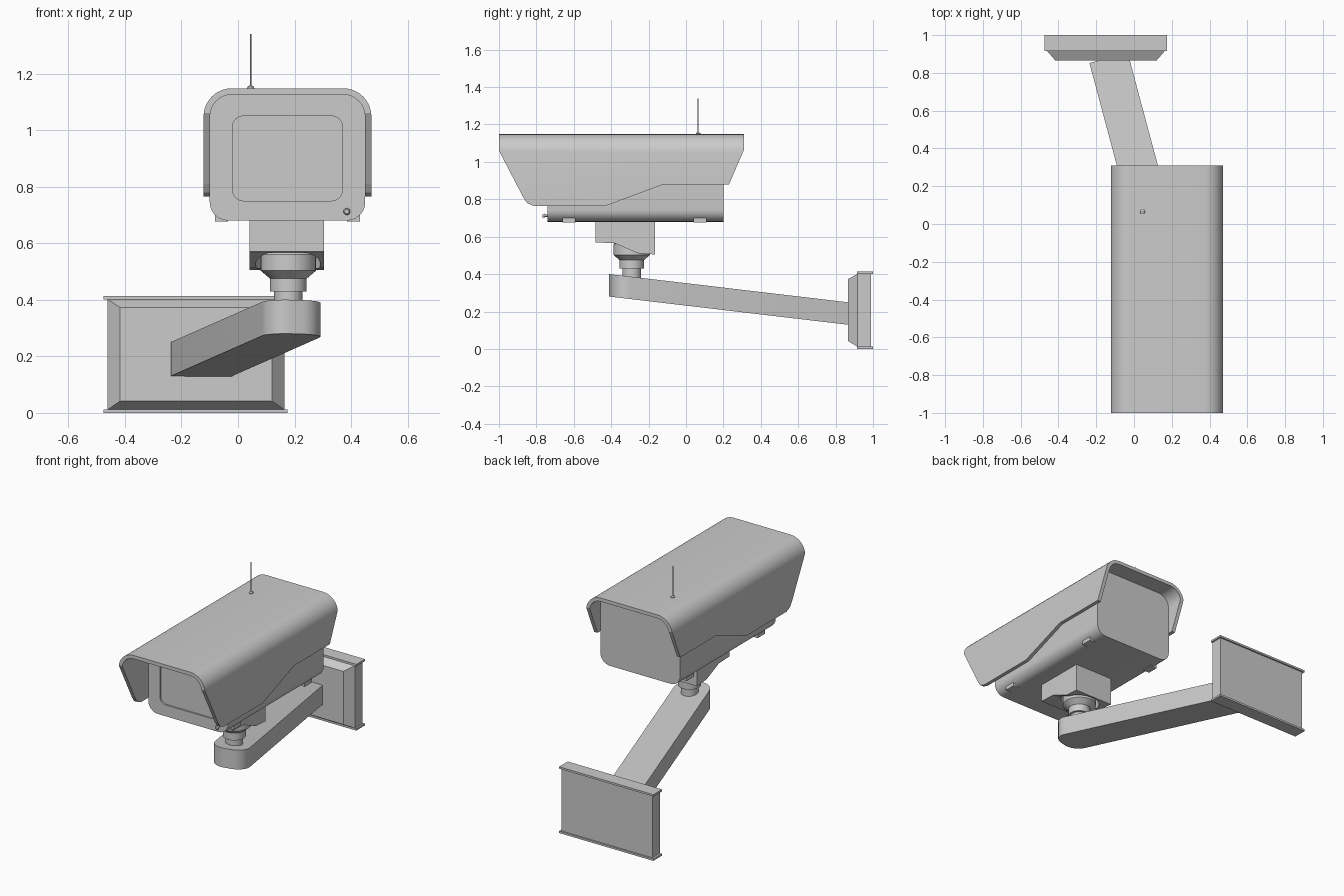
import bpy, bmesh
from math import sin, cos, pi, radians

if "Cube" in bpy.data.objects:
    bpy.data.objects.remove(bpy.data.objects["Cube"])


def loft(name, rings, smooth=True):
    """Closed solid skinned through rings of equal point count."""
    bm = bmesh.new()
    loops = [[bm.verts.new(p) for p in r] for r in rings]
    n = len(loops[0])
    for a, b in zip(loops, loops[1:]):
        for i in range(n):
            j = (i + 1) % n
            bm.faces.new((a[i], a[j], b[j], b[i]))
    bm.faces.new(loops[0])
    bm.faces.new(loops[-1])
    bmesh.ops.recalc_face_normals(bm, faces=bm.faces[:])
    me = bpy.data.meshes.new(name)
    bm.to_mesh(me)
    bm.free()
    ob = bpy.data.objects.new(name, me)
    bpy.context.collection.objects.link(ob)
    if smooth:
        bpy.ops.object.select_all(action='DESELECT')
        ob.select_set(True)
        bpy.context.view_layer.objects.active = ob
        bpy.ops.object.shade_smooth_by_angle(angle=radians(30))
    return ob


def rounded(x0, x1, z0, z1, r, seg=6):
    pts = []
    for cx, cz, a0 in ((x1 - r, z0 + r, -pi / 2), (x1 - r, z1 - r, 0),
                       (x0 + r, z1 - r, pi / 2), (x0 + r, z0 + r, pi)):
        for i in range(seg + 1):
            a = a0 + i / seg * pi / 2
            pts.append((cx + r * cos(a), cz + r * sin(a)))
    return pts


def at_y(pts, y):
    return [(x, y, z) for x, z in pts]


def box(name, x0, x1, y0, y1, z0, z1):
    return loft(name, [at_y([(x0, z0), (x1, z0), (x1, z1), (x0, z1)], y) for y in (y0, y1)], False)


def prism_x(name, yz, x0, x1):
    return loft(name, [[(x, y, z) for y, z in yz] for x in (x0, x1)], False)


def turned(name, x, y, prof, n=32):
    return loft(name, [[(x + r * cos(2 * pi * i / n), y + r * sin(2 * pi * i / n), z)
                        for i in range(n)] for r, z in prof])


def boolean(ob, cutter, op):
    m = ob.modifiers.new(op.lower(), 'BOOLEAN')
    m.operation, m.object, m.solver = op, cutter, 'EXACT'
    bpy.context.view_layer.objects.active = ob
    bpy.ops.object.modifier_apply(modifier=m.name)
    bpy.data.objects.remove(cutter)


# Camera body with recessed front window
outer = rounded(-0.10, 0.45, 0.68, 1.127, 0.065)
window = rounded(-0.02, 0.37, 0.75, 1.05, 0.04)
loft("camera_body", [at_y(outer, 0.20), at_y(outer, -0.74), at_y(window, -0.74), at_y(window, -0.73)])


# Sun hood: arched shell trimmed to the side silhouette
def arch(x0, x1, z1, r, seg=8):
    arc = [(cos(i / seg * pi / 2) * r, sin(i / seg * pi / 2) * r) for i in range(seg + 1)]
    return ([(x1, 0.7)] + [(x1 - r + c, z1 - r + s) for c, s in arc]
            + [(x0 + r - c, z1 - r + s) for c, s in reversed(arc)] + [(x0, 0.7)])


shell = arch(-0.122, 0.472, 1.148, 0.10) + arch(-0.099, 0.449, 1.126, 0.078)[::-1]
hood = loft("sun_hood", [at_y(shell, -1.1), at_y(shell, 0.4)])
side = [(-1, 1.2), (-1, 1.06), (-0.87, 0.81), (-0.85, 0.78), (-0.815, 0.765), (-0.43, 0.765),
        (-0.12, 0.88), (0.23, 0.88), (0.31, 1.065), (0.31, 1.2)]
boolean(hood, prism_x("hood_trim", side, -0.3, 0.7), 'INTERSECT')

# Antenna
turned("antenna_base", 0.045, 0.065, [(0.013, 1.145), (0.012, 1.153), (0.006, 1.157)], 16)
turned("antenna_rod", 0.045, 0.065, [(0.0025, 1.15), (0.0025, 1.34)], 8)

# Indicator button on the front
ring = [(cos(i * pi / 8), sin(i * pi / 8)) for i in range(16)]
loft("front_button", [[(0.385 + c * r, y, 0.712 + s * r) for c, s in ring]
                      for r, y in ((0.006, -0.735), (0.006, -0.757), (0.012, -0.757), (0.008, -0.766))])

# Latches under both edges of the body
for side_name, x0, x1 in (("left", -0.082, -0.035), ("right", 0.385, 0.432)):
    for end, y in (("front", -0.66), ("rear", 0.04)):
        box(f"latch_{side_name}_{end}", x0, x1, y, y + 0.07, 0.676, 0.70)

# Mounting bracket with a pocket for the swivel
bracket = prism_x("mount_bracket", [(-0.485, 0.685), (-0.485, 0.57), (-0.38, 0.565), (-0.26, 0.512),
                                    (-0.165, 0.505), (-0.165, 0.685)], 0.04, 0.305)
boolean(bracket, turned("pocket", 0.177, -0.29, [(0.115, 0.4), (0.115, 0.585)]), 'DIFFERENCE')

# Swivel joint
turned("swivel_joint", 0.178, -0.29,
       [(0.05, 0.37), (0.05, 0.43), (0.065, 0.43), (0.065, 0.475), (0.098, 0.503),
        (0.098, 0.56), (0.085, 0.577), (0.07, 0.59)])

# Sloping arm, rounded at the swivel end
ang, half, r = radians(15), 0.105, 0.085
plan = [(half, 1.216), (-half, 1.216)]
for cx, a0 in ((-half + r, pi), (half - r, 1.5 * pi)):
    for i in range(9):
        a = a0 + i / 8 * pi / 2
        plan.append((cx + r * cos(a), -0.113 + r + r * sin(a)))
rings = []
for drop in (0, 0.12):
    pts = []
    for v, u in plan:
        x = 0.18 + v * cos(ang) - u * sin(ang)
        y = -0.295 + v * sin(ang) + u * cos(ang)
        pts.append((x, y, 0.40 - 0.118 * (y + 0.41) - drop))
    rings.append(pts)
loft("support_arm", rings)


# Wall plate: bevelled block between two thin lips
def rect(x0, x1, z0, z1, y):
    return [(x0, y, z0), (x1, y, z0), (x1, y, z1), (x0, y, z1)]


loft("wall_plate", [rect(-0.462, 0.165, 0.011, 0.402, 0.99), rect(-0.462, 0.165, 0.011, 0.402, 0.918),
                    rect(-0.417, 0.12, 0.042, 0.373, 0.866)], False)
for nm, z in (("bottom", 0.0), ("top", 0.401)):
    box(f"plate_lip_{nm}", -0.475, 0.175, 0.915, 1.0, z, z + 0.012)
